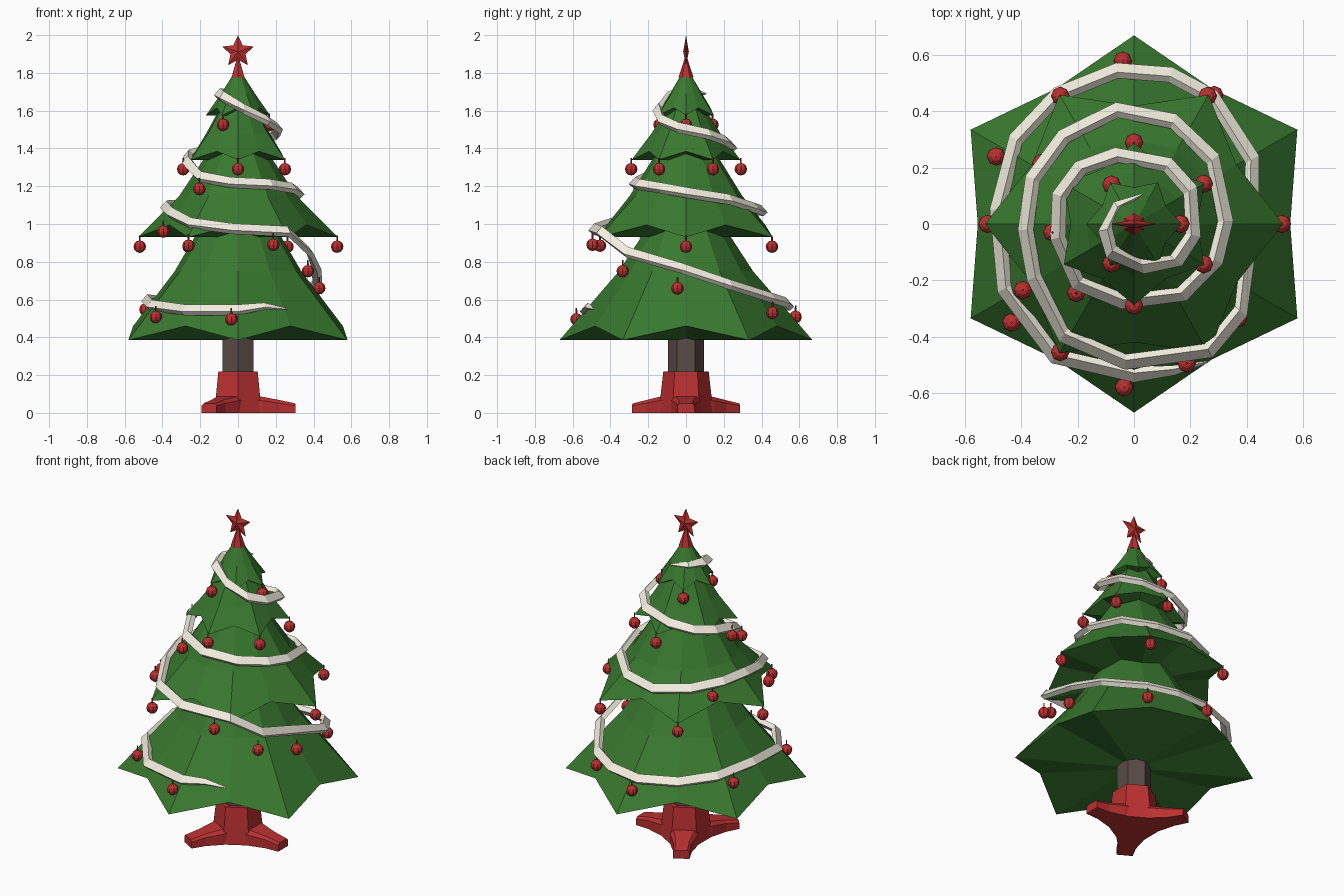
import bpy, bmesh
from math import sin, cos, pi, radians
from mathutils import Vector, Matrix

if "Cube" in bpy.data.objects:
    bpy.data.objects.remove(bpy.data.objects["Cube"])


def material(name, col):
    m = bpy.data.materials.new(name)
    m.diffuse_color = (*col, 1)
    m.use_nodes = True
    m.node_tree.nodes["Principled BSDF"].inputs["Base Color"].default_value = m.diffuse_color
    return m


GREEN = material("green", (0.04, 0.19, 0.028))
RED = material("red", (0.5, 0.03, 0.03))
CREAM = material("cream", (0.9, 0.86, 0.74))
BARK = material("bark", (0.1, 0.07, 0.06))


def finish(bm, name, mat):
    bmesh.ops.recalc_face_normals(bm, faces=bm.faces)
    me = bpy.data.meshes.new(name)
    bm.to_mesh(me)
    bm.free()
    ob = bpy.data.objects.new(name, me)
    bpy.context.collection.objects.link(ob)
    me.materials.append(mat)
    return ob


def bridge(bm, a, b):
    n = len(a)
    for i in range(n):
        bm.faces.new((a[i], a[(i + 1) % n], b[(i + 1) % n], b[i]))


def fan(bm, ring, co):
    c = bm.verts.new(co)
    for i in range(len(ring)):
        bm.faces.new((ring[i], ring[(i + 1) % len(ring)], c))


# Branch tiers: rings of (corner radius, corner z, notch radius, notch z)
def tier(name, start, rings, top):
    bm = bmesh.new()
    loops = []
    for rc, zc, rn, zn in rings:
        loop = []
        for i in range(12):
            a = radians(start + 30 * i)
            r, z = (rc, zc) if i % 2 == 0 else (rn, zn)
            loop.append(bm.verts.new((r * cos(a), r * sin(a), z)))
        loops.append(loop)
    for a, b in zip(loops, loops[1:]):
        bridge(bm, a, b)
    fan(bm, loops[0], (0, 0, rings[0][1]))
    fan(bm, loops[-1], (0, 0, top))
    finish(bm, name, GREEN)


tier("branches_bottom", 30, [(.67, .385, .555, .46), (.355, .75, .335, .75), (.16, 1.05, .16, 1.05)], 1.06)
tier("branches_lower", 0, [(.53, .93, .42, .995), (.31, 1.15, .297, 1.15), (.13, 1.42, .13, 1.42)], 1.43)
tier("branches_upper", 30, [(.288, 1.34, .225, 1.385), (.182, 1.48, .168, 1.48), (.07, 1.66, .07, 1.66)], 1.67)
tier("branches_top", 0, [(.17, 1.575, .13, 1.615), (.09, 1.69, .085, 1.69), (.02, 1.8, .02, 1.8)], 1.81)


# Trunk, stand hub and star socket
def cone(name, n, r1, r2, z1, z2, mat, turn=0):
    bm = bmesh.new()
    bmesh.ops.create_cone(bm, cap_ends=True, segments=n, radius1=r1, radius2=r2, depth=z2 - z1,
                          matrix=Matrix.Translation((0, 0, (z1 + z2) / 2)) @ Matrix.Rotation(turn, 4, 'Z'))
    return finish(bm, name, mat)


cone("trunk", 6, .095, .095, .15, .42, BARK)
cone("stand_hub", 6, .145, .12, 0, .22, RED)
cone("star_socket", 6, .04, .006, 1.775, 1.88, RED)

# Three stand legs, tapered with chamfered tops
for k in range(3):
    bm = bmesh.new()
    loops = []
    for x, w, h in ((.04, .085, .10), (.13, .075, .085), (.22, .05, .068), (.305, .046, .05)):
        prof = [(-w, 0), (w, 0), (w, h * .75), (w * .75, h), (-w * .75, h), (-w, h * .75)]
        loops.append([bm.verts.new((x, y, z)) for y, z in prof])
    for a, b in zip(loops, loops[1:]):
        bridge(bm, a, b)
    bm.faces.new(loops[0])
    bm.faces.new(loops[-1])
    bm.transform(Matrix.Rotation(k * 2 * pi / 3, 4, 'Z'))
    finish(bm, f"stand_leg_{k + 1}", RED)

# Five-pointed star with raised centres
bm = bmesh.new()
loop = []
for i in range(10):
    a = pi / 2 + i * pi / 5
    r = .042 if i % 2 else .088
    loop.append(bm.verts.new((r * cos(a), 0, 1.912 + r * sin(a))))
fan(bm, loop, (0, -.015, 1.912))
fan(bm, loop, (0, .015, 1.912))
finish(bm, "star", RED)

# Garland path, winding down from the top
path = [
    (.03, .105, 1.69), (-.06, .065, 1.695), (-.1, -.02, 1.69), (-.08, -.10, 1.675), (.03, -.15, 1.61),
    (.15, -.13, 1.55), (.21, -.04, 1.51), (.2, .12, 1.475), (.12, .21, 1.44), (-.06, .245, 1.41),
    (-.19, .2, 1.385), (-.265, .1, 1.365), (-.27, -.05, 1.33), (-.2, -.21, 1.25), (-.04, -.275, 1.22),
    (.17, -.25, 1.21), (.29, -.13, 1.19), (.325, .01, 1.165), (.28, .23, 1.13), (.14, .365, 1.085),
    (-.06, .405, 1.07), (-.25, .31, 1.085), (-.36, .16, 1.10), (-.385, -.02, 1.095), (-.355, -.19, 1.06),
    (-.25, -.395, 1.005), (-.03, -.49, .975), (.265, -.45, .96), (.38, -.31, .85), (.415, -.02, .765),
    (.42, .23, .68), (.28, .45, .61), (.13, .53, .585), (-.06, .545, .57), (-.27, .46, .575),
    (-.42, .3, .59), (-.485, .05, .60), (-.46, -.23, .57), (-.28, -.47, .545), (0, -.535, .545),
    (.14, -.52, .565), (.26, -.49, .55)]
bm = bmesh.new()
loops = []
for i, p in enumerate(path):
    p = Vector(p)
    rad = Vector((p.x, p.y, 0)).normalized()
    up = Vector((0, 0, .74)) - .67 * rad
    out = rad * .74 + Vector((0, 0, .67))
    e = min(i, len(path) - 1 - i)
    s = (.15, .65, 1)[min(e, 2)]
    h, t = up * .025 * s, out * .015 * s
    loops.append([bm.verts.new(p + d) for d in (h + t, h - t, -h - t, -h + t)])
for a, b in zip(loops, loops[1:]):
    bridge(bm, a, b)
bm.faces.new(loops[0])
bm.faces.new(loops[-1])
finish(bm, "garland", CREAM)

# Hanging baubles with short stems
baubles = [
    (-.08, .14, 1.525), (-.08, -.14, 1.525), (.165, 0, 1.525),
    (0, .29, 1.29), (0, -.29, 1.29), (.248, .143, 1.29), (.248, -.143, 1.29), (-.29, -.03, 1.29),
    (.525, 0, .88), (.262, .455, .88), (-.52, 0, .88), (-.262, .455, .88), (-.262, -.455, .885),
    (.187, -.495, .89), (-.205, -.245, 1.185), (-.395, -.235, .96), (-.33, .215, 1.02),
    (.43, -.045, .66), (.37, -.335, .75), (-.435, -.35, .507), (-.035, -.58, .495),
    (-.04, .58, .508), (.285, .458, .53), (-.49, .24, .547)]
for i, p in enumerate(baubles):
    bm = bmesh.new()
    at = Matrix.Translation(p)
    bmesh.ops.create_uvsphere(bm, u_segments=8, v_segments=6, radius=.033, matrix=at)
    bmesh.ops.create_cone(bm, cap_ends=True, segments=4, radius1=.005, radius2=.004, depth=.035,
                          matrix=at @ Matrix.Translation((0, 0, .042)))
    finish(bm, f"bauble_{i + 1}", RED)
